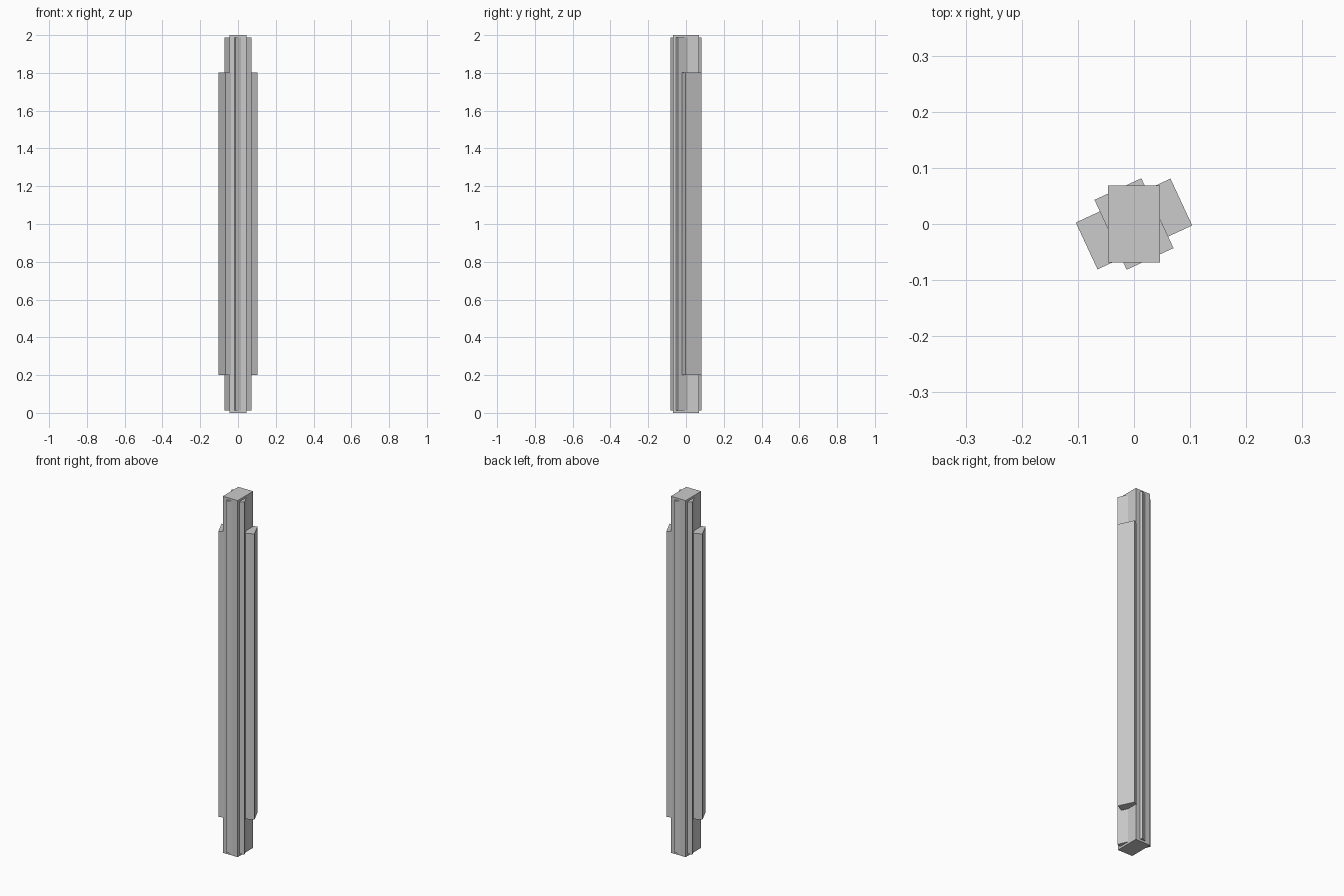
import bpy
from math import radians

if "Cube" in bpy.data.objects:
    bpy.data.objects.remove(bpy.data.objects["Cube"])


def box(name, size_x, size_y, z0, z1, angle=0):
    """Upright box centred on the z axis, turned about z."""
    bpy.ops.mesh.primitive_cube_add(size=1, location=(0, 0, (z0 + z1) / 2))
    ob = bpy.context.object
    ob.name = name
    ob.scale = (size_x, size_y, z1 - z0)
    bpy.ops.object.transform_apply(location=False, rotation=False, scale=True)
    ob.rotation_euler.z = radians(angle)
    return ob


# Full-height straight core
box("core_post", 0.092, 0.137, 0.0, 2.0)
# Turned twin of the core, slightly shorter
box("turned_post", 0.092, 0.137, 0.012, 1.988, 24.7)
# Shorter, wider slab running across the core
box("cross_slab", 0.186, 0.092, 0.2, 1.803, 24.9)
